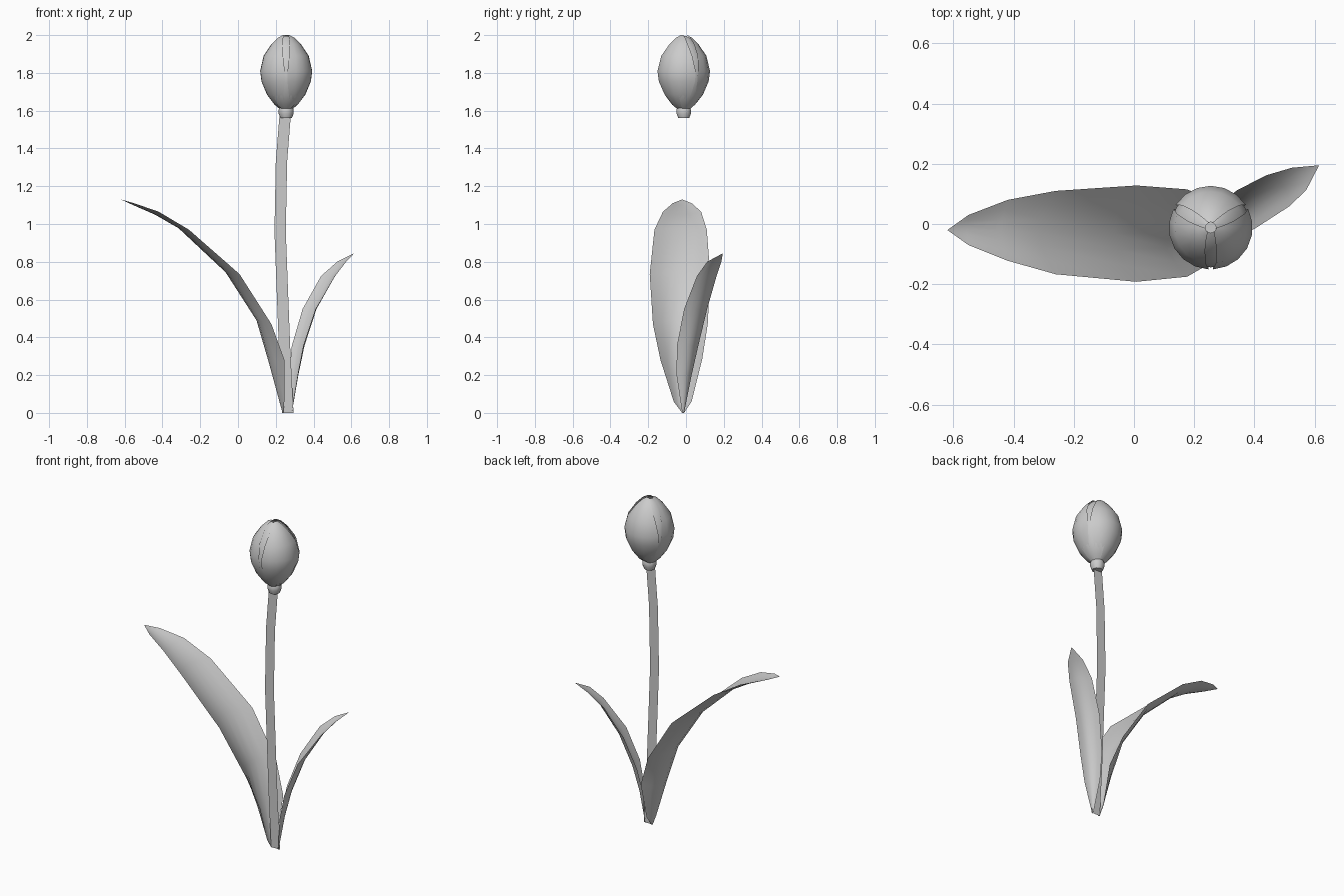
import bpy, bmesh, math
from mathutils import Vector

cube = bpy.data.objects.get("Cube")
if cube:
    bpy.data.objects.remove(cube, do_unlink=True)

grey = bpy.data.materials.new("soft grey")
grey.use_nodes = True
grey.diffuse_color = (0.6, 0.6, 0.6, 1)
grey.node_tree.nodes["Principled BSDF"].inputs["Base Color"].default_value = (0.6, 0.6, 0.6, 1)


def loft(name, rows, closed=False, smooth=180):
    """Skin rows of points into one surface."""
    bm = bmesh.new()
    grid = [[bm.verts.new(p) for p in row] for row in rows]
    count = len(rows[0])
    for low, high in zip(grid, grid[1:]):
        for i in range(count if closed else count - 1):
            j = (i + 1) % count
            bm.faces.new((low[i], low[j], high[j], high[i]))
    bmesh.ops.remove_doubles(bm, verts=bm.verts, dist=0.0005)
    mesh = bpy.data.meshes.new(name)
    bm.to_mesh(mesh)
    bm.free()
    mesh.materials.append(grey)
    obj = bpy.data.objects.new(name, mesh)
    bpy.context.collection.objects.link(obj)
    bpy.ops.object.select_all(action='DESELECT')
    obj.select_set(True)
    bpy.context.view_layer.objects.active = obj
    bpy.ops.object.shade_smooth_by_angle(angle=math.radians(smooth))
    return obj


def cupped(edge_a, rib, edge_b, steps=6):
    """Curved cross-section running from one edge through the rib to the other."""
    a, m, b = Vector(edge_a), Vector(rib), Vector(edge_b)
    c = 2 * m - (a + b) / 2
    return [a * (1 - t) ** 2 + c * 2 * t * (1 - t) + b * t * t
            for t in (i / steps for i in range(steps + 1))]


# Stem: a flat, gently bent ribbon
Y = -0.015
stem = [(0.264, 0), (0.247, 0.33), (0.235, 0.64), (0.223, 0.96), (0.23, 1.33), (0.25, 1.58)]
loft("stem", [[(x - 0.03, Y, z), (x + 0.03, Y, z)] for x, z in stem])

# Large leaf: edge x, edge z, front y, back y, rib x, rib z
large = [(0.24, 0.0, -0.02, -0.01, 0.236, 0.0),
         (0.245, 0.06, -0.065, 0.03, 0.222, 0.05),
         (0.246, 0.28, -0.135, 0.085, 0.165, 0.26),
         (0.177, 0.47, -0.175, 0.115, 0.098, 0.49),
         (0.008, 0.735, -0.192, 0.128, -0.066, 0.745),
         (-0.26, 0.97, -0.167, 0.11, -0.315, 0.978),
         (-0.42, 1.065, -0.122, 0.08, -0.44, 1.05),
         (-0.55, 1.11, -0.07, 0.03, -0.555, 1.1),
         (-0.62, 1.13, -0.02, -0.02, -0.62, 1.13)]
loft("large_leaf", [cupped((x, f, z), (rx, (f + b) / 2, rz), (x, b, z))
                    for x, z, f, b, rx, rz in large])

# Small leaf: front edge, back edge, outward depth of the cup
small = [((0.285, -0.02, 0.0), (0.285, -0.01, 0.0), 0.0),
         ((0.315, -0.05, 0.2), (0.27, 0.03, 0.2), 0.025),
         ((0.345, -0.048, 0.355), (0.285, 0.065, 0.355), 0.035),
         ((0.41, -0.01, 0.55), (0.342, 0.112, 0.55), 0.035),
         ((0.515, 0.058, 0.725), (0.44, 0.162, 0.725), 0.025),
         ((0.572, 0.112, 0.8), (0.525, 0.187, 0.8), 0.015),
         ((0.615, 0.195, 0.845), (0.615, 0.195, 0.845), 0.0)]
outward = Vector((0.86, 0.5, 0))
loft("small_leaf", [cupped(a, (Vector(a) + Vector(b)) / 2 + outward * d, b)
                    for a, b, d in small])

# Receptacle below the flower
CX, CY = 0.255, -0.012


def ring(radius, z, start, end, steps, whole=False):
    angles = [math.radians(start + (end - start) * i / steps)
              for i in range(steps if whole else steps + 1)]
    return [(CX + radius * math.cos(t), CY + radius * math.sin(t), z) for t in angles]


neck = [(0, 1.56), (0.03, 1.56), (0.04, 1.585), (0.04, 1.605), (0.028, 1.635)]
loft("receptacle", [ring(r, z, 0, 360, 10, True) for r, z in neck], True, 50)

# Petals: radius, height, half-width angle of the outer petal
bud = [(0.03, 1.61, 42), (0.065, 1.638, 46), (0.102, 1.685, 52), (0.132, 1.755, 57),
       (0.139, 1.81, 57), (0.12, 1.89, 52), (0.078, 1.952, 46), (0.045, 1.985, 40),
       (0.018, 2.0, 26)]
for k in range(3):
    mid = 90 + 120 * k
    loft(f"outer_petal_{k + 1}", [ring(r, z, mid - w, mid + w, 6) for r, z, w in bud])
    mid += 60
    loft(f"inner_petal_{k + 1}", [ring(r * 0.95, z - 0.006, mid - 45, mid + 45, 6)
                                  for r, z, w in bud])
